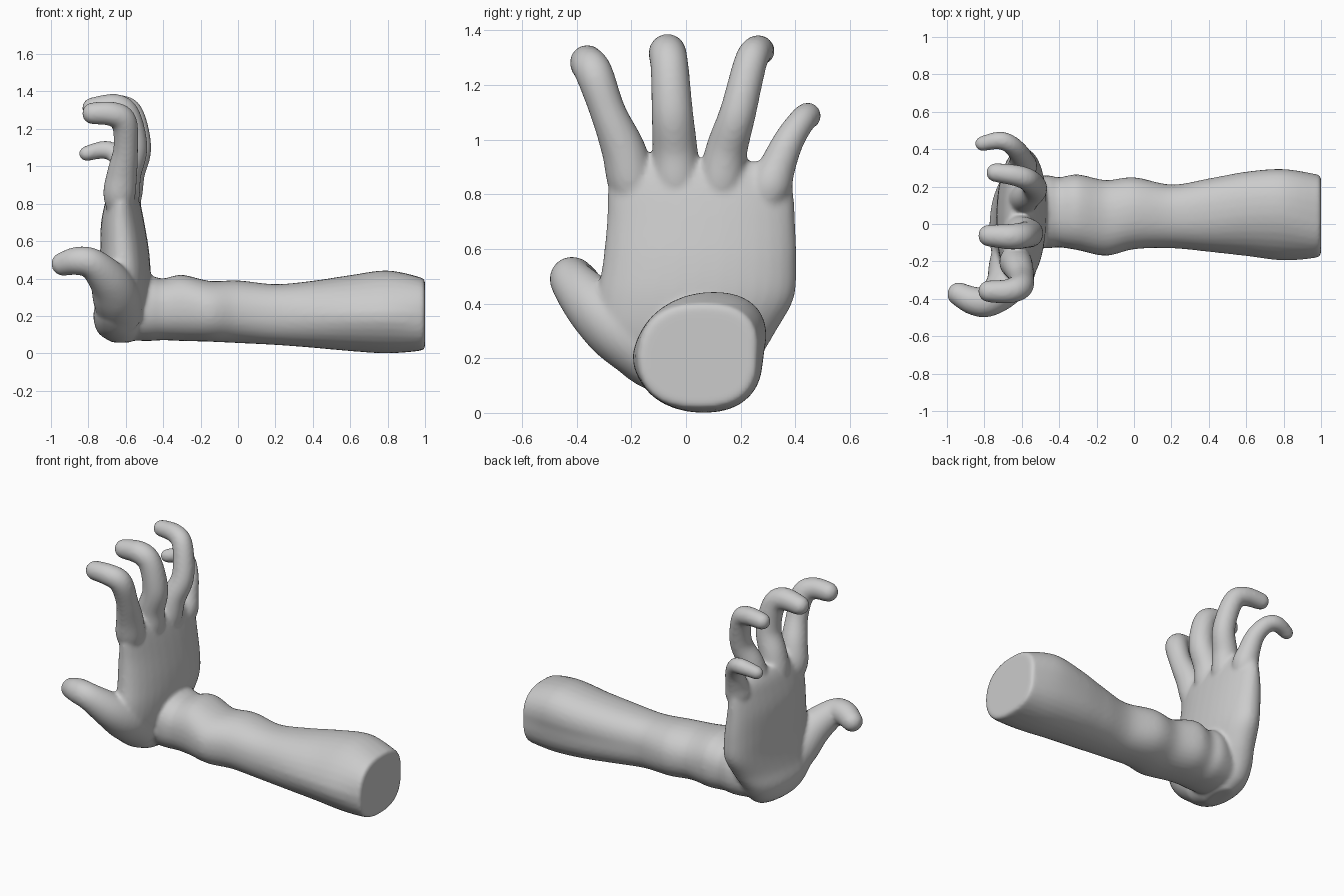
import bpy, bmesh, math
from mathutils import Vector

if "Cube" in bpy.data.objects:
    bpy.data.objects.remove(bpy.data.objects["Cube"])

bm = bmesh.new()
N = 32


def smooth_rows(rows, steps=6):
    """Catmull-Rom interpolation through rows of numbers."""
    out = []
    for i in range(len(rows) - 1):
        a, b = rows[max(i - 1, 0)], rows[i]
        c, d = rows[i + 1], rows[min(i + 2, len(rows) - 1)]
        for s in range(steps):
            t = s / steps
            out.append([0.5 * (2 * q + (r - p) * t + (2 * p - 5 * q + 4 * r - w) * t * t
                               + (3 * q - p - 3 * r + w) * t ** 3)
                        for p, q, r, w in zip(a, b, c, d)])
    out.append(list(rows[-1]))
    return out


def loft(rings):
    """Skin a closed solid through rings of points."""
    vs = [[bm.verts.new(p) for p in ring] for ring in rings]
    for a, b in zip(vs, vs[1:]):
        for i in range(N):
            j = (i + 1) % N
            bm.faces.new((a[i], a[j], b[j], b[i]))
    bm.faces.new(vs[0][::-1])
    bm.faces.new(vs[-1])


def oval(lo_a, hi_a, lo_b, hi_b, power):
    """Superellipse filling a rectangle, as (a, b) pairs."""
    pts = []
    for i in range(N):
        t = math.tau * i / N
        c, s = math.cos(t), math.sin(t)
        u = math.copysign(abs(c) ** (2 / power), c)
        v = math.copysign(abs(s) ** (2 / power), s)
        pts.append(((lo_a + hi_a) / 2 + u * (hi_a - lo_a) / 2,
                    (lo_b + hi_b) / 2 + v * (hi_b - lo_b) / 2))
    return pts


def digit(path):
    """Round tube along (x, y, z, radius) rows with a domed tip."""
    rows = smooth_rows(path)
    end, prev = Vector(rows[-1][:3]), Vector(rows[-2][:3])
    d, r = (end - prev).normalized(), rows[-1][3]
    for k in range(1, 6):
        a = k / 5 * math.radians(82)
        rows.append([*(end + d * r * math.sin(a)), r * math.cos(a)])
    rings = []
    for i, row in enumerate(rows):
        t = Vector(rows[min(i + 1, len(rows) - 1)][:3]) - Vector(rows[max(i - 1, 0)][:3])
        t.normalize()
        u = Vector((0, 1, 0))
        u = (u - t * u.dot(t)).normalized()
        v = t.cross(u)
        rings.append([Vector(row[:3]) + row[3] * (u * math.cos(math.tau * k / N)
                                                  + v * math.sin(math.tau * k / N))
                      for k in range(N)])
    loft(rings)


# Forearm: x, y range, z range, sideways skew of top and bottom, squareness
arm = [(1.0, -.155, .25, .035, .385, .015, 2.6), (.98, -.18, .262, .015, .405, .02, 2.5),
       (.8, -.20, .28, .0, .443, .05, 2.2), (.6, -.175, .27, .012, .418, .045, 2.2),
       (.4, -.15, .24, .03, .388, .025, 2.3), (.2, -.13, .21, .045, .37, .01, 2.3),
       (0, -.135, .25, .055, .39, 0, 2.2), (-.15, -.17, .235, .062, .387, 0, 2.2),
       (-.3, -.14, .265, .066, .42, 0, 2.3), (-.4, -.125, .25, .07, .40, 0, 2.3),
       (-.48, -.13, .26, .066, .41, 0, 2.3), (-.62, -.11, .22, .07, .36, 0, 2.3)]
loft([[(x, y + skew * (abs(z - .2) / .2 if z > .2 else (.2 - z) / .4), z)
       for y, z in oval(y0, y1, z0, z1, power)]
      for x, y0, y1, z0, z1, skew, power in smooth_rows(arm)])

# Palm: z, y range, x range
palm = [(.058, -.07, .14, -.67, -.57), (.11, -.19, .21, -.745, -.53),
        (.2, -.29, .27, -.77, -.505), (.3, -.33, .33, -.75, -.478),
        (.42, -.325, .395, -.735, -.466), (.55, -.305, .405, -.735, -.475),
        (.7, -.29, .40, -.73, -.5), (.82, -.285, .392, -.705, -.525),
        (.88, -.27, .37, -.685, -.545), (.92, -.22, .29, -.66, -.57)]
loft([[(x - .03 * (.1 - y), y, z) for y, x in oval(y0, y1, x0, x1, 2.2)]
      for z, y0, y1, x0, x1 in smooth_rows(palm)])

# Thumb, index, middle, ring and little fingers: x, y, z, radius
digits = [
    [(-.63, -.10, .20, .12), (-.65, -.235, .305, .128), (-.69, -.335, .39, .108),
     (-.78, -.415, .48, .082), (-.86, -.41, .494, .076), (-.935, -.375, .478, .064)],
    [(-.63, -.18, .72, .05), (-.635, -.2, .84, .085), (-.62, -.228, .96, .081),
     (-.60, -.285, 1.1, .066), (-.61, -.335, 1.24, .069), (-.675, -.36, 1.28, .065),
     (-.775, -.36, 1.283, .059)],
    [(-.62, -.03, .72, .05), (-.615, -.035, .84, .088), (-.60, -.04, .96, .083),
     (-.56, -.05, 1.1, .076), (-.59, -.06, 1.265, .07), (-.655, -.068, 1.318, .069),
     (-.775, -.062, 1.31, .059)],
    [(-.60, .12, .72, .05), (-.595, .13, .84, .082), (-.575, .148, .96, .077),
     (-.53, .19, 1.1, .067), (-.565, .235, 1.28, .061), (-.635, .26, 1.325, .057),
     (-.74, .275, 1.325, .051)],
    [(-.60, .27, .70, .04), (-.595, .305, .82, .077), (-.60, .338, .91, .066),
     (-.615, .378, 1.0, .056), (-.66, .425, 1.07, .05), (-.72, .447, 1.088, .048),
     (-.81, .43, 1.068, .041)],
]
for path in digits:
    digit(path)

# Fuse everything into one smooth skin
bmesh.ops.recalc_face_normals(bm, faces=bm.faces)
mesh = bpy.data.meshes.new("hand_and_forearm")
bm.to_mesh(mesh)
bm.free()
obj = bpy.data.objects.new("hand_and_forearm", mesh)
bpy.context.collection.objects.link(obj)
for p in mesh.polygons:
    p.use_smooth = True
remesh = obj.modifiers.new("fuse", 'REMESH')
remesh.mode = 'VOXEL'
remesh.voxel_size = 0.011
remesh.use_smooth_shade = True
soften = obj.modifiers.new("soften", 'SMOOTH')
soften.factor = 0.5
soften.iterations = 10
